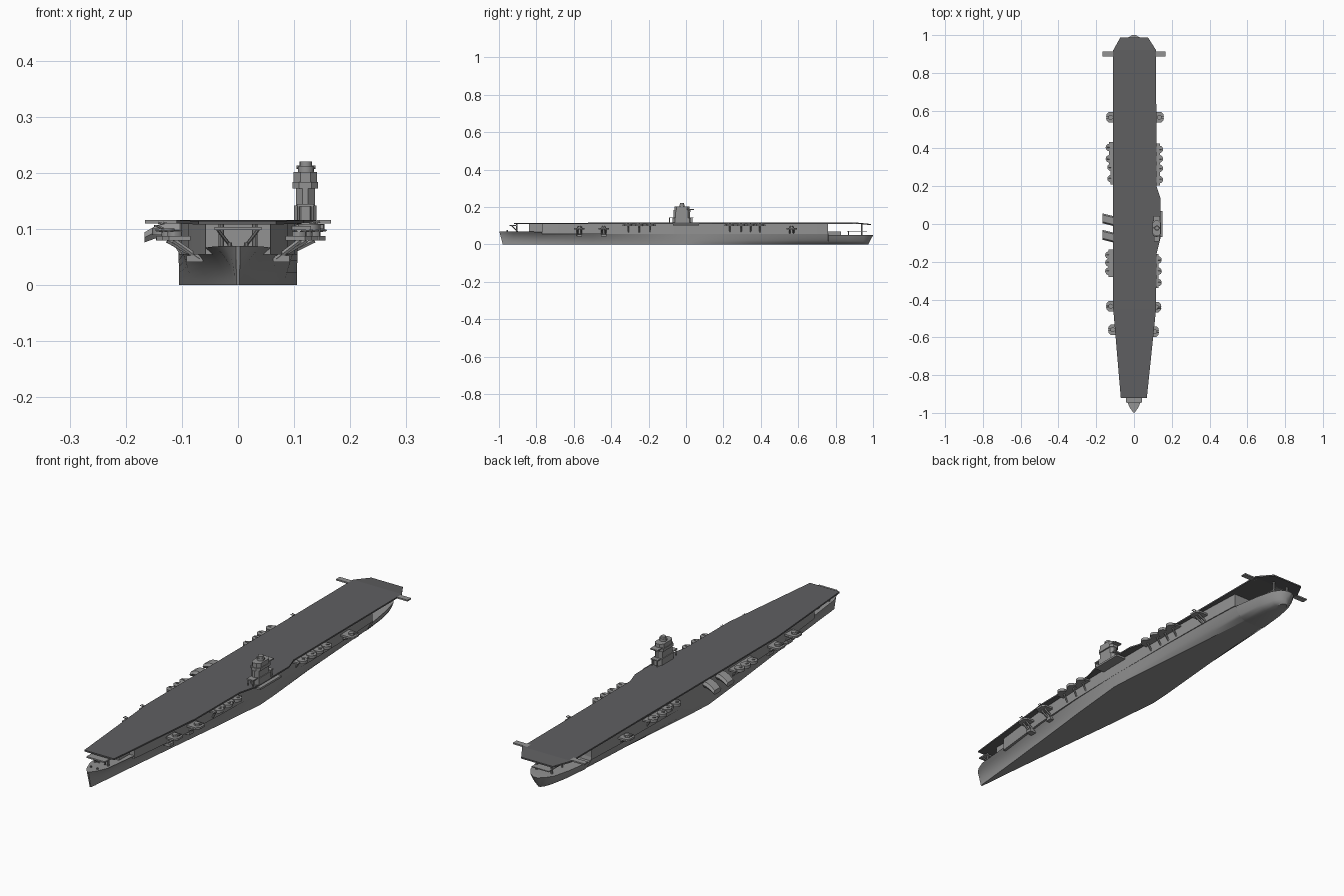
import bpy, bmesh, math
from mathutils import Vector

if "Cube" in bpy.data.objects:
    bpy.data.objects.remove(bpy.data.objects["Cube"], do_unlink=True)


def material(name, rgb):
    m = bpy.data.materials.new(name)
    m.use_nodes = True
    col = (*rgb, 1)
    m.diffuse_color = col
    m.node_tree.nodes["Principled BSDF"].inputs["Base Color"].default_value = col
    return m


GREY = material("hull grey", (0.29, 0.29, 0.29))
DARK = material("deck dark grey", (0.115, 0.115, 0.12))


def finish(name, bm, mat, smooth=False):
    bmesh.ops.recalc_face_normals(bm, faces=bm.faces)
    me = bpy.data.meshes.new(name)
    bm.to_mesh(me)
    bm.free()
    me.materials.append(mat)
    ob = bpy.data.objects.new(name, me)
    bpy.context.collection.objects.link(ob)
    if smooth:
        bpy.ops.object.select_all(action='DESELECT')
        ob.select_set(True)
        bpy.context.view_layer.objects.active = ob
        bpy.ops.object.shade_smooth_by_angle(angle=math.radians(30))
    return ob


def loft(name, sections, mat, smooth=False):
    """Skin closed loops of equal length and cap both ends."""
    bm = bmesh.new()
    rings = [[bm.verts.new(p) for p in s] for s in sections]
    n = len(rings[0])
    for a, b in zip(rings, rings[1:]):
        for i in range(n):
            j = (i + 1) % n
            bm.faces.new((a[i], a[j], b[j], b[i]))
    bm.faces.new(rings[0])
    bm.faces.new(rings[-1])
    return finish(name, bm, mat, smooth)


def box(name, x, y, z, mat=GREY):
    ring = lambda h: [(x[0], y[0], h), (x[1], y[0], h), (x[1], y[1], h), (x[0], y[1], h)]
    return loft(name, [ring(z[0]), ring(z[1])], mat)


def rod(name, a, b, r, sides=10, mat=GREY):
    a, b = Vector(a), Vector(b)
    q = (b - a).to_track_quat('Z', 'Y')
    ring = [q @ Vector((r * math.cos(2 * math.pi * i / sides),
                        r * math.sin(2 * math.pi * i / sides), 0)) for i in range(sides)]
    return loft(name, [[p + v for v in ring] for p in (a, b)], mat, sides > 6)


# Hull: bottom y, top y, bottom half width, top half width, top height, flare
STATIONS = [
    (-.980, -.998, .003, .004, .070, 2.5), (-.955, -.970, .006, .024, .070, 2.5),
    (-.92, -.925, .009, .042, .069, 2.5), (-.77, -.77, .024, .058, .067, 2.3),
    (-.5, -.5, .053, .088, .066, 1.6), (-.25, -.25, .081, .101, .066, 1.1),
    (0, 0, .105, .106, .066, 1), (.1, .1, .099, .106, .066, .8),
    (.35, .35, .077, .105, .066, .6), (.6, .6, .056, .100, .066, .5),
    (.759, .759, .044, .093, .066, .5), (.762, .762, .044, .092, .051, .5),
    (.88, .88, .032, .074, .051, .45), (.94, .955, .024, .055, .051, .45),
    (.965, .985, .014, .034, .051, .45), (.975, 1.0, .004, .010, .049, .45)]


def hull_section(s, levels=7):
    y0, y1, b, d, h, p = s
    half = []
    for i in range(levels):
        t = i / (levels - 1)
        half.append((b + (d - b) * t ** p, y0 + (y1 - y0) * t, h * t))
    return half + [(-x, y, z) for x, y, z in reversed(half)]


loft("hull", [hull_section(s) for s in STATIONS], GREY, True)

# Hangar walls between the hull and the flight deck
hangar = []
for y0, y1, b, d, h, p in STATIONS[3:11]:
    hangar.append([(d, y1, .055), (d, y1, .111), (-d, y1, .111), (-d, y1, .055)])
loft("hangar", hangar, GREY, True)

# Flight deck: y, left edge, right edge, top height
DECK = [(-.92, -.070, .068, .114), (-.45, -.110, .117, .116), (-.16, -.110, .119, .116),
        (-.08, -.110, .139, .116), (.14, -.110, .139, .116), (.20, -.110, .119, .116),
        (.92, -.110, .117, .116), (.988, -.072, .074, .109)]
loft("flight_deck", [[(l, y, z - .006), (r, y, z - .006), (r, y, z), (l, y, z)]
                     for y, l, r, z in DECK], DARK)

# Forecastle: gun house, posts and a small platform under the deck lip
box("forecastle_house", (-.035, .035), (-.84, -.77), (.067, .108))
box("bow_platform", (-.042, .042), (-.945, -.90), (.098, .104))
for s in (-1, 1):
    rod("bow_post", (s * .03, -.905, .068), (s * .03, -.905, .110), .005)
    rod("bow_brace", (s * .012, -.90, .068), (s * .036, -.93, .099), .003, 6)
    rod("bow_bollard", (s * .015, -.955, .070), (s * .015, -.955, .076), .004)

# Stern: posts, mooring platform and signal outriggers
box("stern_house", (-.03, .03), (.76, .83), (.05, .068))
box("stern_platform", (-.04, .04), (.86, .968), (.068, .072))
for s in (-1, 1):
    rod("stern_post", (s * .035, .94, .05), (s * .035, .94, .108), .005)
    rod("stern_strut", (s * .035, .87, .05), (s * .035, .87, .069), .003, 6)
    box("stern_outrigger", tuple(sorted((s * .10, s * .166))), (.888, .912), (.110, .116))


# Heavy gun sponsons: chamfered plate, twin gun and slanted support
def sponson(s, y, reach, z):
    outline = [(.085, -.028), (reach - .012, -.028), (reach, -.016),
               (reach, .016), (reach - .012, .028), (.085, .028)]
    loft("gun_platform", [[(s * x, y + dy, h) for x, dy in outline]
                          for h in (z, z + .008)], GREY)
    cx = reach - .022
    rod("gun_mount", (s * cx, y, z + .008), (s * cx, y, z + .016), .013, 12)
    for dy in (-.005, .005):
        rod("gun_barrel", (s * cx, y + dy, z + .014), (s * (reach + .002), y + dy, z + .018), .002, 6)
    for dy in (-.01, .01):
        rod("platform_support", (s * .068, y + dy, .047), (s * (reach - .02), y + dy, z), .005, 6)
    box("support_foot", tuple(sorted((s * .062, s * .092))), (y - .014, y + .014), (.041, .053))


for s, y, reach in ((1, -.57, .131), (1, -.44, .142), (1, .565, .156),
                    (-1, -.56, .135), (-1, -.435, .145), (-1, .565, .146)):
    sponson(s, y, reach, .080)


# Light gun galleries: a walkway with a row of round tubs on short posts
def gallery(s, ys, reach, z):
    lo, hi = min(ys) - .03, max(ys) + .03
    box("gallery_walkway", tuple(sorted((s * .095, s * (reach - .017)))), (lo, hi), (z, z + .007))
    for y in ys:
        cx = s * (reach - .020)
        rod("gun_tub", (cx, y, z - .001), (cx, y, z + .011), .020, 16)
        rod("tub_gun", (cx, y, z + .011), (cx + s * .012, y, z + .015), .0025, 6)
        rod("tub_support", (s * .100, y, z - .034), (s * (reach - .03), y, z), .004, 6)


gallery(1, (.235, .295, .345, .395), .154, .098)
gallery(1, (-.31, -.25, -.19), .147, .098)
gallery(-1, (.24, .30), .141, .096)
gallery(-1, (.345, .405), .150, .096)
gallery(-1, (-.25, -.205, -.165), .153, .090)

# Downturned funnels on the side opposite the island
for y in (.012, -.075):
    path = [(-.095, .098, .012), (-.125, .099, .012), (-.148, .094, .011), (-.167, .085, .009)]
    loft("side_funnel", [[(x + k * (c == 1) * .004, y + v * .026 - (x + .095) * .25, z + c * h)
                          for c, v, k in ((-1, -.7, 0), (-1, .7, 0), (0, 1, 0),
                                          (1, .7, 0), (1, -.7, 0), (0, -1, 0))]
                         for x, z, h in path], GREY, True)

# Island: stacked tower, bridge decks, director and side wings
box("island_sponson", (.09, .152), (-.07, .07), (.100, .108))
TIERS = [("island_base", .020, -.072, .030, .116, .142),
         ("island_tower", .017, -.068, .022, .142, .172),
         ("bridge", .023, -.066, .024, .172, .184),
         ("bridge_top", .021, -.062, .018, .184, .202)]
for name, w, y0, y1, z0, z1 in TIERS:
    c = .012
    outline = [(-w + c, y0), (w - c, y0), (w, y0 + c), (w, y1 - c),
               (w - c, y1), (-w + c, y1), (-w, y1 - c), (-w, y0 + c)]
    loft(name, [[(.120 + x, y, z) for x, y in outline] for z in (z0, z1)], GREY)
box("aft_wing", (.103, .137), (.01, .042), (.183, .188))
box("forward_wing", (.105, .135), (-.092, -.06), (.140, .145))
box("lower_aft_wing", (.104, .136), (.02, .040), (.140, .145))
for x in (.108, .132):
    rod("wing_post", (x, -.088, .114), (x, -.088, .142), .0025, 6)
    rod("aft_wing_post", (x, .036, .114), (x, .036, .142), .0025, 6)
rod("director_base", (.121, -.022, .202), (.121, -.022, .212), .014, 16)
rod("director", (.121, -.022, .208), (.121, -.022, .220), .011, 16)
rod("rangefinder", (.104, -.022, .210), (.138, -.022, .210), .003, 8)
